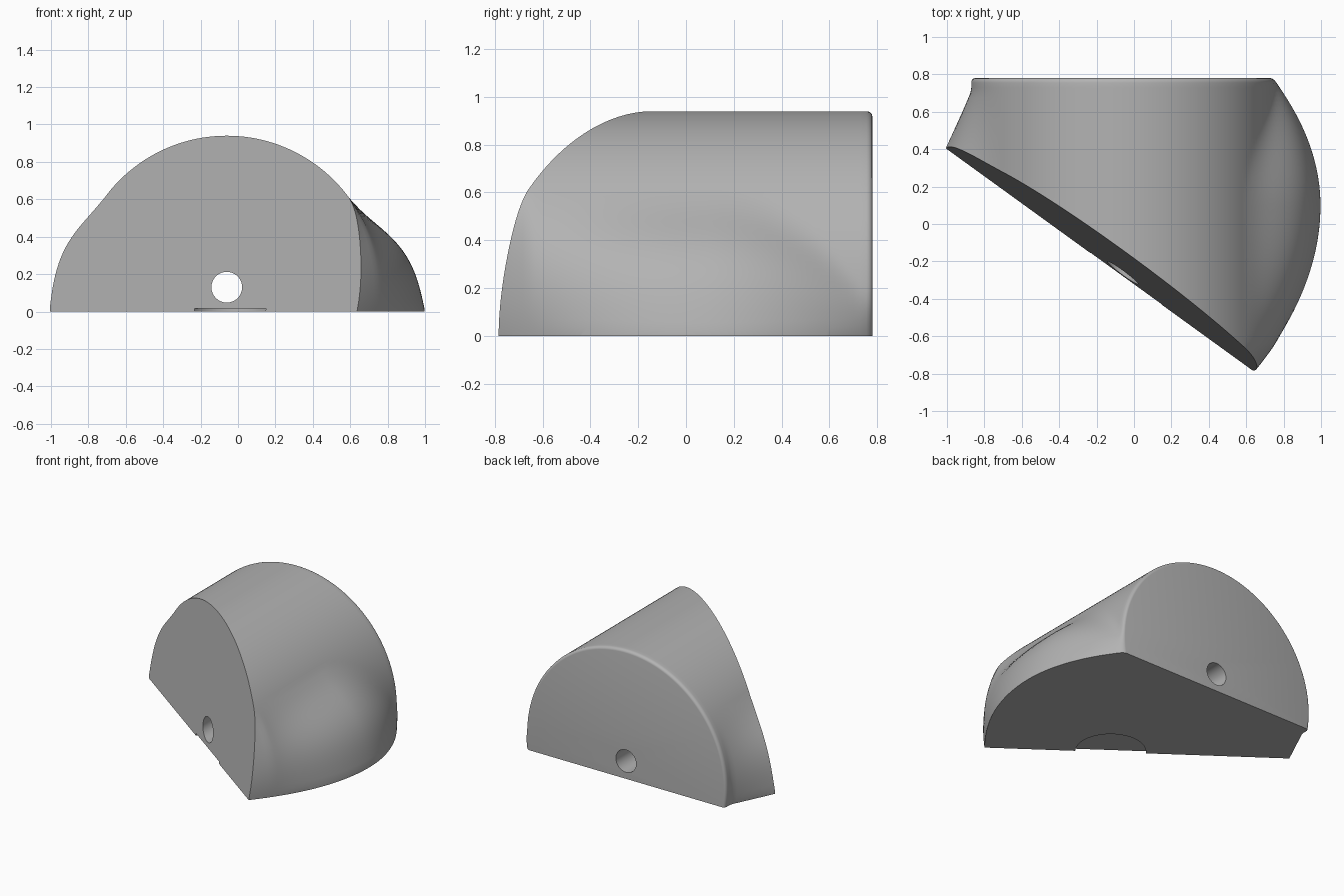
import bpy, bmesh, math
from mathutils import Vector

if "Cube" in bpy.data.objects:
    bpy.data.objects.remove(bpy.data.objects["Cube"])

AXIS_X, AXIS_Z, RADIUS, BACK = -0.06, 0.13, 0.81, 0.78

grey = bpy.data.materials.new("plain grey")
grey.use_nodes = True
colour = (0.45, 0.45, 0.45, 1)
grey.diffuse_color = colour
grey.node_tree.nodes["Principled BSDF"].inputs["Base Color"].default_value = colour


def side_reach(y, right):
    """Distance from the axis to the foot of the side wall."""
    if not right:
        return max(RADIUS, min(1.02, 0.957 - 0.47 * (y - 0.4)))
    d = y - 0.1
    return 1.068 - 0.46 * d * d if d < 0 else max(RADIUS, 1.068 - 0.56 * d * d)


def wall_radius(y, degrees):
    """Round barrel that swells into a dome low on each side."""
    right = degrees < 90
    low = degrees if right else 180 - degrees
    start = 36 - (30 * (max(0, y - 0.1) / 0.65) ** 2 if right else 0)
    t = min(1, max(0, (start - low) / (start + 7)))
    swell = side_reach(y, right) - RADIUS
    ease = t + 0.12 * math.sin(2 * math.pi * (t - 0.5)) * (1 - t)
    if swell < 0:
        ease = 1 - (1 - t) ** 4
    return RADIUS + swell * ease


def cut_and_cap(bm, point, normal):
    """Slice away the outer side of a plane and close the opening."""
    geom = bm.verts[:] + bm.edges[:] + bm.faces[:]
    cut = bmesh.ops.bisect_plane(bm, geom=geom, dist=1e-6, plane_co=point,
                                 plane_no=normal, clear_outer=True)
    edges = [e for e in cut["geom_cut"] if isinstance(e, bmesh.types.BMEdge)]
    bmesh.ops.edgeloop_fill(bm, edges=edges)


# Body: lofted sections from front to a rounded back rim
rings = [(-0.95 + i * 1.705 / 64, 0) for i in range(65)]
for a in (22, 45, 67, 90):
    s = math.radians(a)
    rings.append((BACK - 0.025 * (1 - math.sin(s)), 0.02 * (1 - math.cos(s))))
bm = bmesh.new()
loops = []
for y, shrink in rings:
    loop = []
    for i in range(103):
        deg = -12 + 2 * i
        r = wall_radius(y, deg) - shrink
        a = math.radians(deg)
        loop.append(bm.verts.new((AXIS_X + r * math.cos(a), y,
                                  AXIS_Z + r * math.sin(a))))
    loops.append(loop)
for a, b in zip(loops, loops[1:]):
    for i in range(len(a)):
        j = (i + 1) % len(a)
        bm.faces.new((a[i], a[j], b[j], b[i]))
bm.faces.new(loops[0])
bm.faces.new(loops[-1])

# Flat underside and leaning diagonal front
cut_and_cap(bm, Vector((0, 0, 0)), Vector((0, 0, -1)))
cut_and_cap(bm, Vector((-1, 0.4, 0)), Vector((-0.724, -1, 0.15)))
bmesh.ops.recalc_face_normals(bm, faces=bm.faces[:])
mesh = bpy.data.meshes.new("body")
bm.to_mesh(mesh)
bm.free()
mesh.materials.append(grey)
body = bpy.data.objects.new("body", mesh)
bpy.context.collection.objects.link(body)


def drill(name, radius, depth, location, rotation):
    """Subtract a cylinder from the body."""
    bpy.ops.mesh.primitive_cylinder_add(vertices=64, radius=radius, depth=depth,
                                        location=location, rotation=rotation)
    cutter = bpy.context.object
    cutter.name = name
    cutter.hide_render = True
    cutter.data.materials.append(grey)
    bpy.context.view_layer.objects.active = body
    mod = body.modifiers.new(name, "BOOLEAN")
    mod.operation = "DIFFERENCE"
    mod.solver = "EXACT"
    mod.object = cutter
    bpy.ops.object.modifier_apply(modifier=mod.name)
    bpy.data.objects.remove(cutter)


# Through hole and shallow round recess underneath
drill("through_hole", 0.082, 3, (AXIS_X, 0, AXIS_Z), (math.pi / 2, 0, 0))
drill("base_recess", 0.235, 0.03, (-0.04, -0.29, 0), (0, 0, 0))

bpy.ops.object.select_all(action="DESELECT")
body.select_set(True)
bpy.context.view_layer.objects.active = body
bpy.ops.object.shade_smooth_by_angle(angle=math.radians(30))
